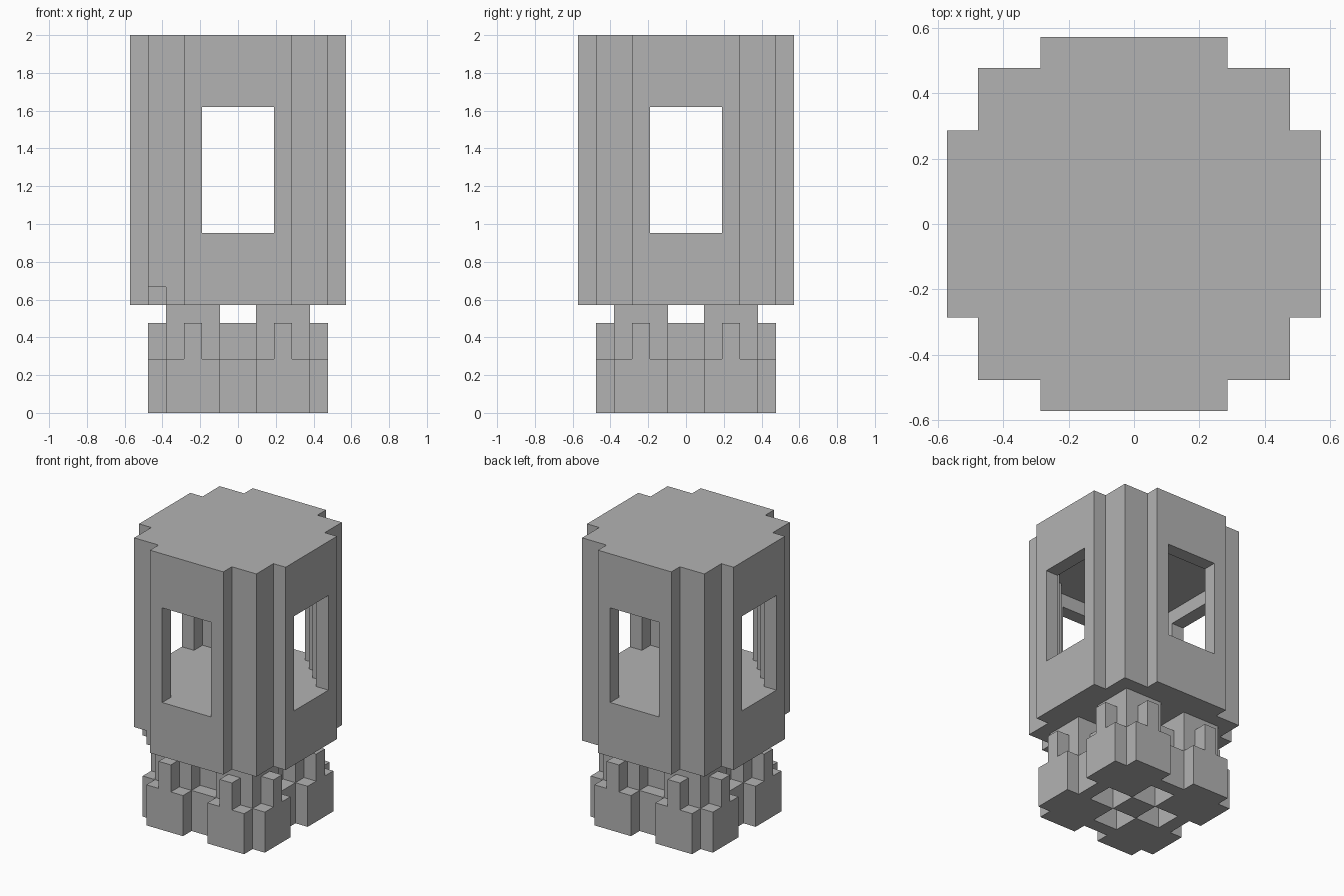
import bpy
import bmesh

cube = bpy.data.objects.get("Cube")
if cube:
    bpy.data.objects.remove(cube, do_unlink=True)

U = 2 / 21  # one grid step

grey = bpy.data.materials.new("light_grey")
grey.use_nodes = True
grey.diffuse_color = (0.45, 0.45, 0.45, 1)
grey.node_tree.nodes["Principled BSDF"].inputs["Base Color"].default_value = (0.45, 0.45, 0.45, 1)


def prism(name, loop, z0, z1):
    """Extrude a flat outline from z0 to z1, in grid steps."""
    bm = bmesh.new()
    face = bm.faces.new([bm.verts.new((x * U, y * U, z0 * U)) for x, y in loop])
    top = bmesh.ops.extrude_face_region(bm, geom=[face])["geom"]
    bmesh.ops.translate(bm, vec=(0, 0, (z1 - z0) * U),
                        verts=[v for v in top if isinstance(v, bmesh.types.BMVert)])
    bmesh.ops.recalc_face_normals(bm, faces=bm.faces)
    mesh = bpy.data.meshes.new(name)
    bm.to_mesh(mesh)
    bm.free()
    mesh.materials.append(grey)
    obj = bpy.data.objects.new(name, mesh)
    bpy.context.collection.objects.link(obj)
    return obj


def mirrored(quarter):
    """Complete an outline from its +x +y quarter."""
    back = quarter[::-1]
    return (quarter + [(-x, y) for x, y in back]
            + [(-x, -y) for x, y in quarter] + [(x, -y) for x, y in back])


def rect(x0, x1, y0, y1):
    return [(x0, y0), (x1, y0), (x1, y1), (x0, y1)]


def cut(target, loop, z0, z1):
    cutter = prism("cutter", loop, z0, z1)
    cutter.hide_render = True
    mod = target.modifiers.new("cut", 'BOOLEAN')
    mod.operation = 'DIFFERENCE'
    mod.solver = 'EXACT'
    mod.object = cutter
    bpy.context.view_layer.objects.active = target
    bpy.ops.object.modifier_apply(modifier=mod.name)
    bpy.data.objects.remove(cutter, do_unlink=True)


# Hollow tower with a window in every side and one chipped lower corner
tower = prism("tower", mirrored([(6, 3), (5, 3), (5, 5), (3, 5), (3, 6)]), 6, 21)
cut(tower, mirrored([(5, 3), (4, 3), (4, 4), (3, 4), (3, 5)]), 10, 18)
cut(tower, rect(-7, 7, -2, 2), 10, 17)
cut(tower, rect(-2, 2, -7, 7), 10, 17)
cut(tower, rect(-6, -4, -6, -4), 5, 7)

# Plinth with stepped feet and recesses in its underside
plinth = prism("plinth", mirrored([(4, 1), (5, 1), (5, 4), (4, 4), (4, 5), (1, 5), (1, 4)]), 0, 3)
for s in (-1, 1):
    a, b = sorted((s, 3 * s))
    cut(plinth, rect(a, b, -1, 1), -1, 2.9)
    cut(plinth, rect(-1, 1, a, b), -1, 2.9)

# Cross-shaped core between the posts
prism("core", mirrored([(3, 1), (1, 1), (1, 3)]), 3, 5)

# Posts carrying the tower, each with two outer tabs
for sx, side in ((-1, "right"), (1, "left")):
    for sy, end in ((-1, "front"), (1, "back")):
        def place(x0, x1, y0, y1):
            return rect(*sorted((sx * x0, sx * x1)), *sorted((sy * y0, sy * y1)))
        tag = end + "_" + side
        prism("post_" + tag, place(1, 4, 1, 4), 3, 6)
        prism("end_tab_" + tag, place(2, 3, 4, 5), 3, 5)
        prism("side_tab_" + tag, place(4, 5, 2, 3), 3, 5)
